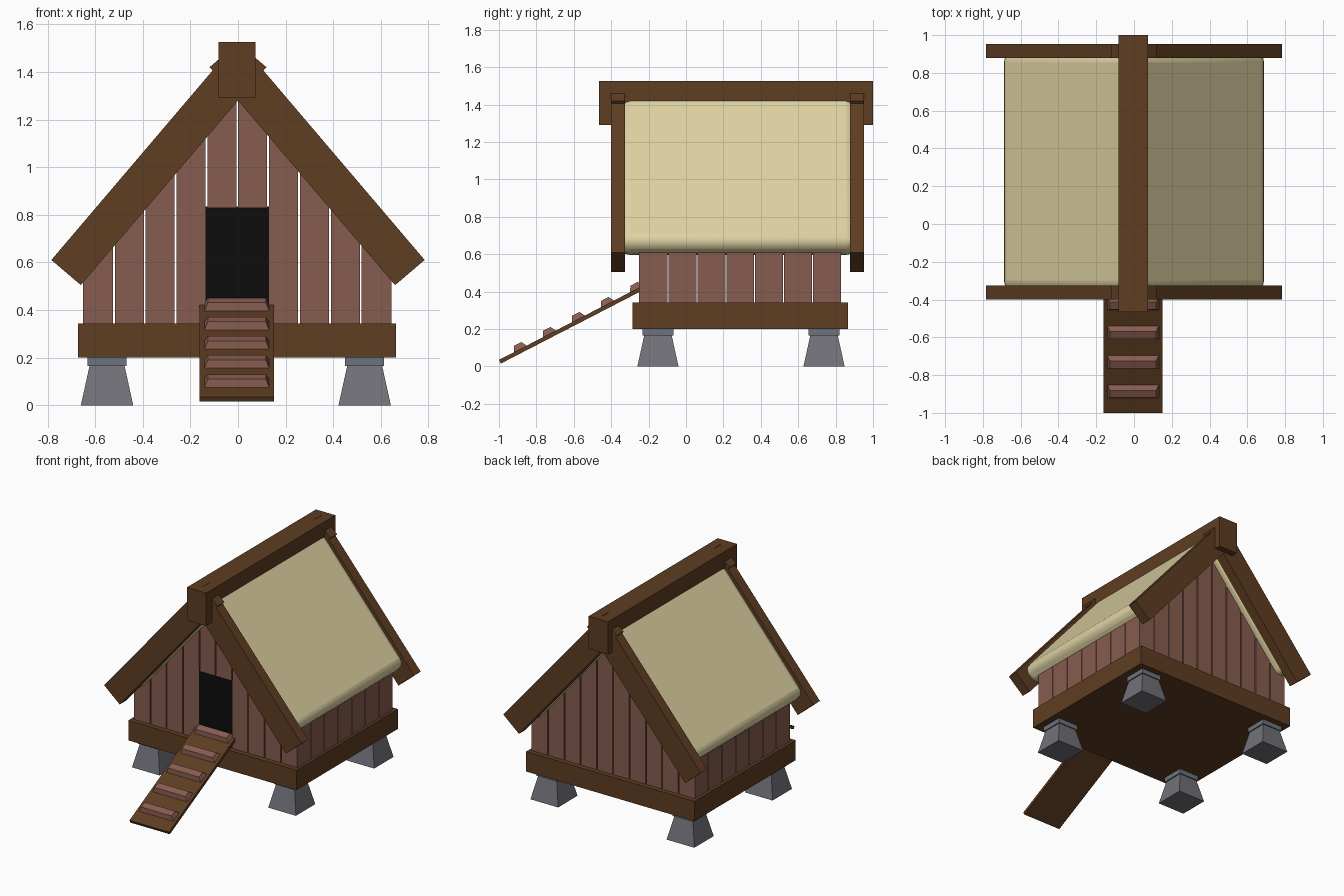
import bpy, bmesh, math
from mathutils import Vector

if "Cube" in bpy.data.objects:
    bpy.data.objects.remove(bpy.data.objects["Cube"])


def material(name, rgb):
    m = bpy.data.materials.new(name)
    m.diffuse_color = (*rgb, 1)
    m.use_nodes = True
    m.node_tree.nodes["Principled BSDF"].inputs["Base Color"].default_value = m.diffuse_color
    return m


BROWN = material("dark timber", (0.112, 0.047, 0.016))
PLANK = material("red brown plank", (0.242, 0.107, 0.077))
STRAW = material("straw", (0.73, 0.64, 0.36))
STONE = material("grey stone", (0.165, 0.165, 0.19))
CAP = material("blue grey stone", (0.15, 0.175, 0.20))
BLACK = material("doorway black", (0.004, 0.004, 0.004))


def finish(name, bm, mat):
    bmesh.ops.recalc_face_normals(bm, faces=bm.faces)
    me = bpy.data.meshes.new(name)
    bm.to_mesh(me)
    bm.free()
    me.materials.append(mat)
    ob = bpy.data.objects.new(name, me)
    bpy.context.collection.objects.link(ob)
    return ob


def loft(name, low, high, mat):
    """Solid between two matching rings of points."""
    bm = bmesh.new()
    a = [bm.verts.new(p) for p in low]
    b = [bm.verts.new(p) for p in high]
    bm.faces.new(a)
    bm.faces.new(b)
    for i in range(len(a)):
        j = (i + 1) % len(a)
        bm.faces.new((a[i], a[j], b[j], b[i]))
    return finish(name, bm, mat)


def prism_y(name, pts, y0, y1, mat):
    return loft(name, [(x, y0, z) for x, z in pts], [(x, y1, z) for x, z in pts], mat)


def box(name, x, y, z, mat):
    return prism_y(name, [(x[0], z[0]), (x[1], z[0]), (x[1], z[1]), (x[0], z[1])], *y, mat)


def square(cx, cy, r, z):
    return [(cx - r, cy - r, z), (cx + r, cy - r, z), (cx + r, cy + r, z), (cx - r, cy + r, z)]


# Stone feet with small caps
for cx in (-0.55, 0.532):
    for cy in (-0.15, 0.738):
        loft("foot", square(cx, cy, 0.11, 0), square(cx, cy, 0.073, 0.168), STONE)
        loft("foot_cap", square(cx, cy, 0.082, 0.166), square(cx, cy, 0.082, 0.205), CAP)

# Floor platform
box("floor_platform", (-0.672, 0.664), (-0.285, 0.865), (0.2, 0.343), BROWN)

# Roof slope frame: s runs down the slope, n points outward, from the inner apex
APEX, ANGLE = 1.28, math.radians(49.6)


def slope(s, n, side):
    c, d = math.cos(ANGLE), math.sin(ANGLE)
    return side * (s * c + n * d), APEX - s * d + n * c


def slope_box(s0, s1, n0, n1, side):
    return [slope(s, n, side) for s, n in ((s0, n0), (s1, n0), (s1, n1), (s0, n1))]


# Gable planks, cut along the roof slope, with a door opening at the front
GAP, W = 0.004, 0.1296
for wall, y0, y1 in (("front", -0.25, -0.22), ("back", 0.80, 0.83)):
    for i in range(10):
        a, b = -0.651 + i * W + GAP, -0.651 + (i + 1) * W - GAP
        a, b = (a - GAP if i == 0 else a), (b + GAP if i == 9 else b)
        bottom = 0.83 if wall == "front" and i in (4, 5) else 0.34
        top = [APEX + 0.04 - math.tan(ANGLE) * abs(x) for x in (a, b)]
        prism_y(wall + "_plank", [(a, bottom), (b, bottom), (b, top[1]), (a, top[0])], y0, y1, PLANK)

# Side wall planks
SW = 1.08 / 7
for x0, x1 in ((-0.651, -0.621), (0.615, 0.645)):
    for i in range(7):
        a = -0.25 + i * SW + (0.003 if i else 0)
        b = -0.25 + (i + 1) * SW - (0.003 if i < 6 else 0)
        box("side_plank", (x0, x1), (a, b), (0.34, 0.635), PLANK)

# Dark doorway
box("doorway", (-0.138, 0.13), (-0.247, -0.239), (0.34, 0.835), BLACK)

# Thatch slabs with rounded edges, and crossing bargeboards at both ends
for side in (-1, 1):
    thatch = prism_y("thatch", slope_box(-0.13, 0.93, 0.0, 0.145, side), -0.36, 0.915, STRAW)
    bev = thatch.modifiers.new("round", 'BEVEL')
    bev.width, bev.segments = 0.06, 4
    bpy.context.view_layer.objects.active = thatch
    thatch.select_set(True)
    bpy.ops.object.shade_smooth_by_angle(angle=math.radians(35))
    thatch.select_set(False)
    for y in (-0.4, 0.878):
        prism_y("bargeboard", slope_box(-0.184, 1.018, 0, 0.163, side), y, y + 0.075, BROWN)

# Ridge beam
box("ridge_beam", (-0.081, 0.073), (-0.465, 1.0), (1.29, 1.525), BROWN)

# Entrance ramp with tapered treads
T = math.radians(27.3)
ALONG, UP = Vector((0, math.cos(T), math.sin(T))), Vector((0, -math.sin(T), math.cos(T)))
START = Vector((-0.005, -1.0, 0.035))


def ramp_ring(s, half_s, half_x, n):
    return [START + ALONG * (s + k * half_s) + UP * n + Vector((h * half_x, 0, 0))
            for k, h in ((-1, -1), (-1, 1), (1, 1), (1, -1))]


loft("ramp", ramp_ring(0.428, 0.428, 0.157, -0.022), ramp_ring(0.428, 0.428, 0.157, 0), BROWN)
for i in range(5):
    s = 0.128 + i * 0.175
    loft("ramp_tread", ramp_ring(s, 0.04, 0.137, -0.002), ramp_ring(s, 0.022, 0.122, 0.03), PLANK)
